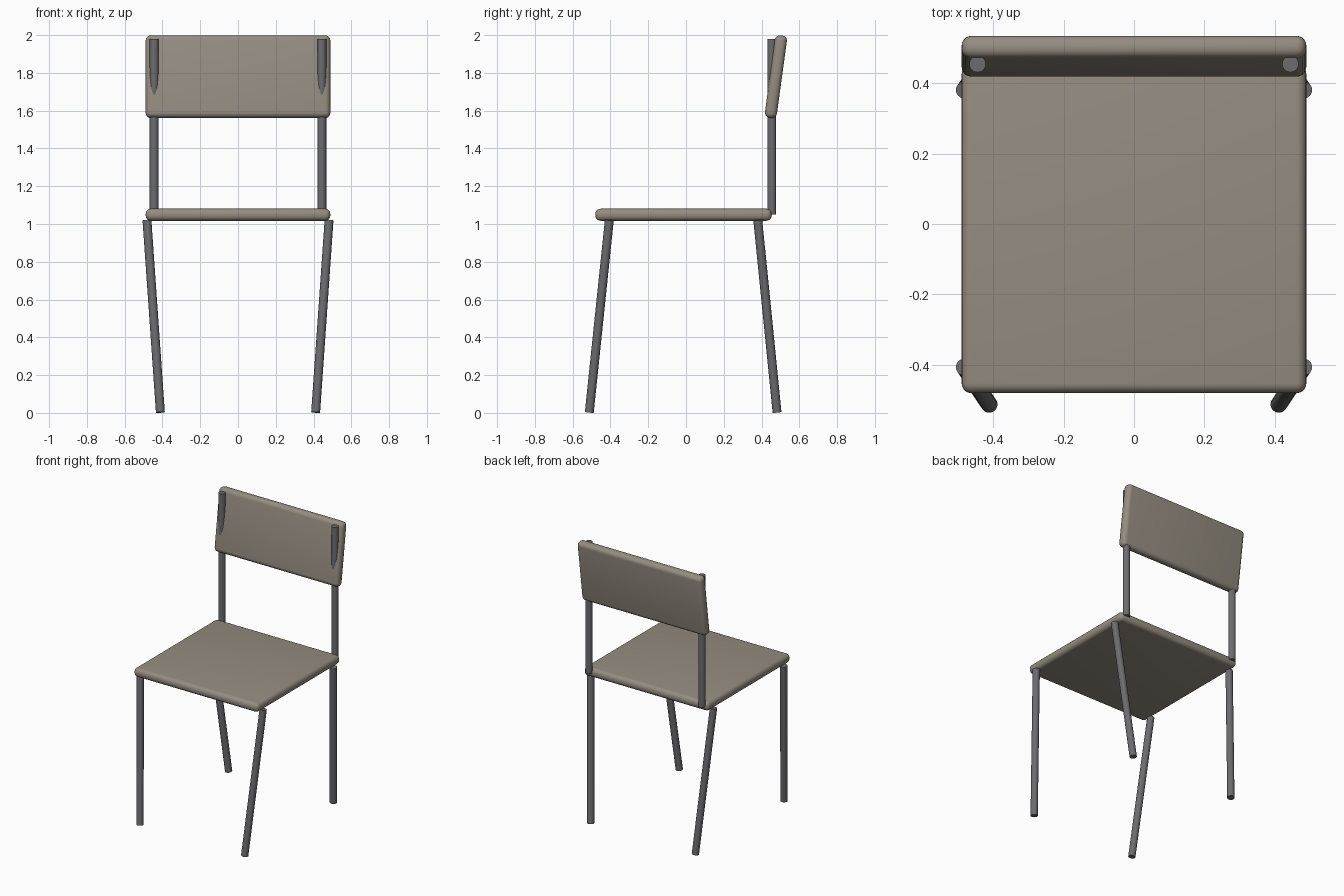
import bpy
from math import radians
from mathutils import Vector

if "Cube" in bpy.data.objects:
    bpy.data.objects.remove(bpy.data.objects["Cube"])


def material(name, colour):
    mat = bpy.data.materials.new(name)
    mat.diffuse_color = (*colour, 1)
    mat.use_nodes = True
    mat.node_tree.nodes["Principled BSDF"].inputs["Base Color"].default_value = mat.diffuse_color
    return mat


wood = material("taupe_panel", (0.30, 0.265, 0.22))
metal = material("dark_metal", (0.15, 0.15, 0.16))


def finish(obj, mat):
    obj.data.materials.append(mat)
    bpy.ops.object.select_all(action='DESELECT')
    obj.select_set(True)
    bpy.context.view_layer.objects.active = obj
    bpy.ops.object.shade_smooth_by_angle(angle=radians(40))


def rounded_panel(name, size, location, tilt=0.0):
    bpy.ops.mesh.primitive_cube_add(size=1, location=location)
    obj = bpy.context.object
    obj.name = name
    obj.scale = size
    bpy.ops.object.transform_apply(location=False, rotation=False, scale=True)
    obj.rotation_euler.x = tilt
    bevel = obj.modifiers.new("rounded_edges", 'BEVEL')
    bevel.width = 0.028
    bevel.segments = 5
    bpy.ops.object.modifier_apply(modifier=bevel.name)
    finish(obj, wood)


def tube(name, start, end, radius=0.0235):
    a, b = Vector(start), Vector(end)
    axis = b - a
    bpy.ops.mesh.primitive_cylinder_add(
        vertices=32, radius=radius, depth=axis.length, location=(a + b) / 2,
        rotation=axis.to_track_quat('Z', 'Y').to_euler())
    obj = bpy.context.object
    obj.name = name
    finish(obj, metal)


# Seat and tilted backrest
rounded_panel("seat", (0.978, 0.934, 0.064), (0, -0.013, 1.049))
rounded_panel("backrest", (0.978, 0.064, 0.441), (0, 0.476, 1.780), radians(-7.8))

# Legs and backrest posts, mirrored left and right
for side, s in (("left", -1), ("right", 1)):
    tube(f"{side}_front_leg", (s * 0.411, -0.512, 0.003), (s * 0.482, -0.406, 1.02))
    tube(f"{side}_rear_leg", (s * 0.411, 0.482, 0.003), (s * 0.482, 0.38, 1.02))
    tube(f"{side}_back_post", (s * 0.444, 0.454, 1.05), (s * 0.444, 0.454, 1.98))
